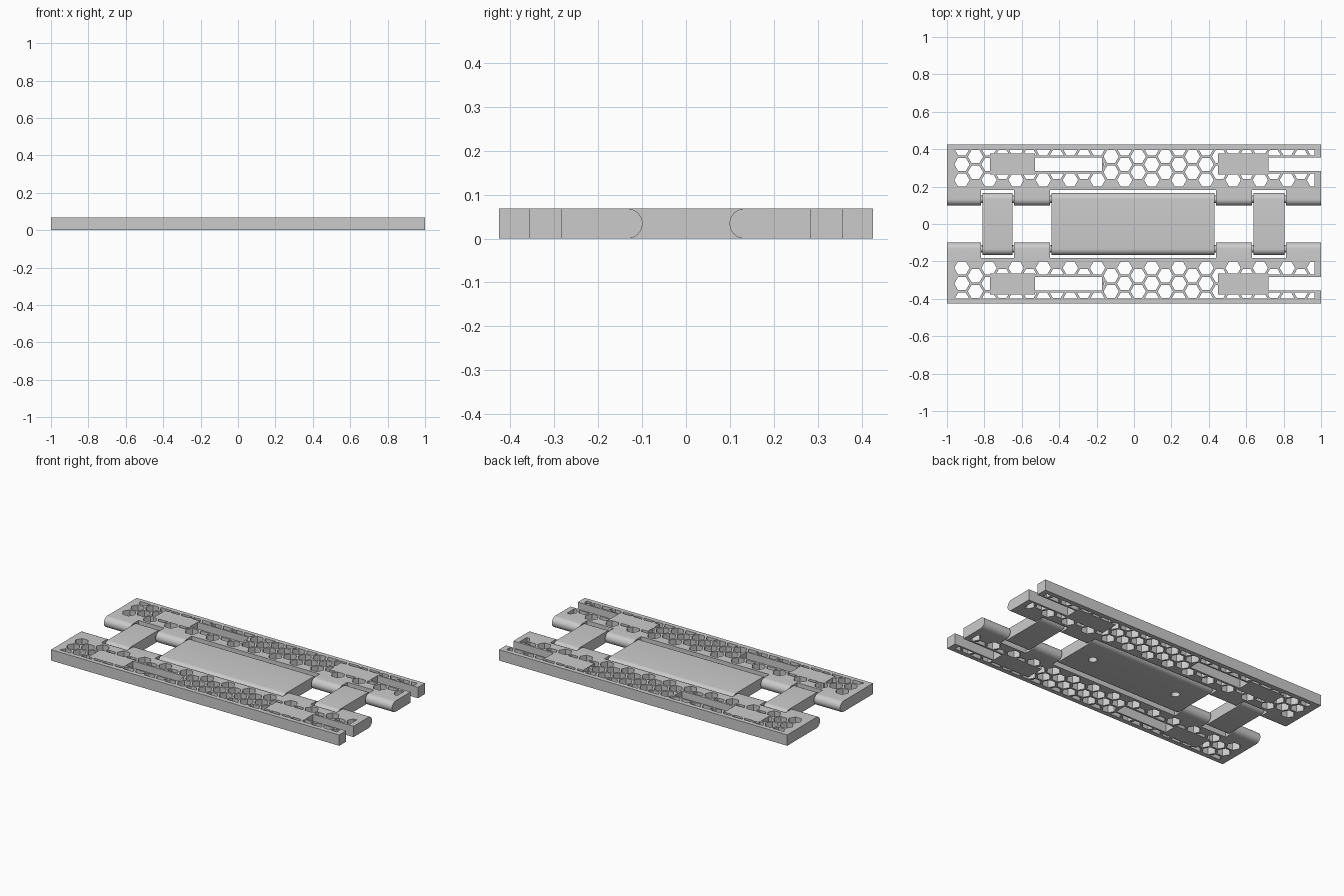
import bpy, bmesh, math
from mathutils import Matrix

if "Cube" in bpy.data.objects:
    bpy.data.objects.remove(bpy.data.objects["Cube"])

H = 0.068            # overall thickness
R = H / 2            # hinge knuckle radius
AXIS = 0.133         # hinge axis distance from the centre line

grey = bpy.data.materials.new("light grey plastic")
grey.use_nodes = True
colour = (0.6, 0.6, 0.6, 1)
grey.diffuse_color = colour
grey.node_tree.nodes["Principled BSDF"].inputs["Base Color"].default_value = colour


def make(name, bm):
    bmesh.ops.recalc_face_normals(bm, faces=bm.faces)
    mesh = bpy.data.meshes.new(name)
    bm.to_mesh(mesh)
    bm.free()
    mesh.materials.append(grey)
    obj = bpy.data.objects.new(name, mesh)
    bpy.context.collection.objects.link(obj)
    return obj


def add_prism(bm, outline, place, depth):
    """Extrude a closed 2D outline; place maps (a, b) to the start point."""
    face = bm.faces.new([bm.verts.new(place(a, b)) for a, b in outline])
    out = bmesh.ops.extrude_face_region(bm, geom=[face])
    verts = [v for v in out["geom"] if isinstance(v, bmesh.types.BMVert)]
    bmesh.ops.translate(bm, verts=verts, vec=depth)


def boxes(name, rects, z0=-0.02, z1=H + 0.02):
    bm = bmesh.new()
    for x0, x1, y0, y1 in rects:
        add_prism(bm, [(x0, y0), (x1, y0), (x1, y1), (x0, y1)],
                  lambda a, b: (a, b, z0), (0, 0, z1 - z0))
    return make(name, bm)


def combine(obj, tool, operation):
    """Apply a boolean and remove the helper."""
    tool.hide_render = True
    mod = obj.modifiers.new("cut", "BOOLEAN")
    mod.operation, mod.object, mod.solver = operation, tool, "EXACT"
    bpy.context.view_layer.objects.active = obj
    bpy.ops.object.modifier_apply(modifier=mod.name)
    bpy.data.objects.remove(tool)


def smooth(obj):
    bpy.ops.object.select_all(action="DESELECT")
    obj.select_set(True)
    bpy.context.view_layer.objects.active = obj
    bpy.ops.object.shade_smooth_by_angle(angle=math.radians(30))


def round_edge(centre, side, steps=16):
    """Half circle in the y-z plane, from bottom to top, bulging to side."""
    angles = [-math.pi / 2 + math.pi * i / steps for i in range(steps + 1)]
    return [(centre + side * R * math.cos(t), R + R * math.sin(t)) for t in angles]


# Spans along x: hinged plates, and the notches they sit in
plates = {"left_link_plate": (0.64, 0.805), "centre_plate": (-0.44, 0.43),
          "right_link_plate": (-0.81, -0.65)}
GAP = 0.009

# Hexagonal hole pattern, kept inside the border and away from slots and pads
bm = bmesh.new()
pitch_x, pitch_y, radius = 0.0725, 0.0837, 0.041
for col in range(27):
    for row in range(3):
        cx = -0.92 + col * pitch_x
        cy = 0.235 + (row + 0.5 * (col % 2)) * pitch_y
        hexagon = [(cx + radius * math.cos(k * math.pi / 3),
                    cy + radius * math.sin(k * math.pi / 3)) for k in range(6)]
        add_prism(bm, hexagon, lambda a, b: (a, b, -0.01), (0, 0, H + 0.02))
holes = make("hole_cutter", bm)
combine(holes, boxes("pattern_area", [(-0.97, 0.965, 0.20, 0.398)], -0.03, H + 0.03),
        "INTERSECT")
for rect in [(-0.77, -0.53, 0.264, 0.378), (-0.54, -0.16, 0.271, 0.365),
             (0.45, 0.72, 0.264, 0.378), (0.71, 1.02, 0.271, 0.365)]:
    combine(holes, boxes("solid_area", [rect]), "DIFFERENCE")

# Side rail with rounded inner edge, notches, slots and holes
bm = bmesh.new()
profile = round_edge(AXIS, -1) + [(0.425, H), (0.425, 0)]
add_prism(bm, profile, lambda a, b: (-1, a, b), (2, 0, 0))
rail = make("back_side_rail", bm)
notches = [(x0 - GAP, x1 + GAP, 0.05, 0.183) for x0, x1 in plates.values()]
slots = [(-0.53, -0.17, 0.283, 0.356), (0.72, 1.05, 0.283, 0.356)]
combine(rail, boxes("notch_and_slot_cutter", notches + slots), "DIFFERENCE")
combine(rail, holes, "DIFFERENCE")
smooth(rail)

# Mirrored rail on the front
front = rail.copy()
front.data = rail.data.copy()
front.name = "front_side_rail"
bpy.context.collection.objects.link(front)
front.data.transform(Matrix.Scale(-1, 4, (0, 1, 0)))
front.data.flip_normals()

# Hinged plates with a knuckle on both long edges, and their pins
for name, (x0, x1) in plates.items():
    bm = bmesh.new()
    profile = round_edge(AXIS, 1) + round_edge(-AXIS, -1)[::-1]
    add_prism(bm, profile, lambda a, b: (x0, a, b), (x1 - x0, 0, 0))
    plate = make(name, bm)
    if name == "centre_plate":
        # Two blind round holes underneath
        bm = bmesh.new()
        for cx in (-0.3, 0.3):
            bmesh.ops.create_cone(bm, cap_ends=True, segments=24, radius1=0.025,
                                  radius2=0.025, depth=0.08,
                                  matrix=Matrix.Translation((cx, 0, 0)))
        combine(plate, make("dimple_cutter", bm), "DIFFERENCE")
    smooth(plate)
    bm = bmesh.new()
    for side in (-1, 1):
        for x in (x0, x1):
            spot = Matrix.Translation((x, side * AXIS, R))
            bmesh.ops.create_cone(bm, cap_ends=True, segments=20, radius1=0.02,
                                  radius2=0.02, depth=0.05,
                                  matrix=spot @ Matrix.Rotation(math.pi / 2, 4, "Y"))
    smooth(make(name.replace("plate", "hinge_pins"), bm))
